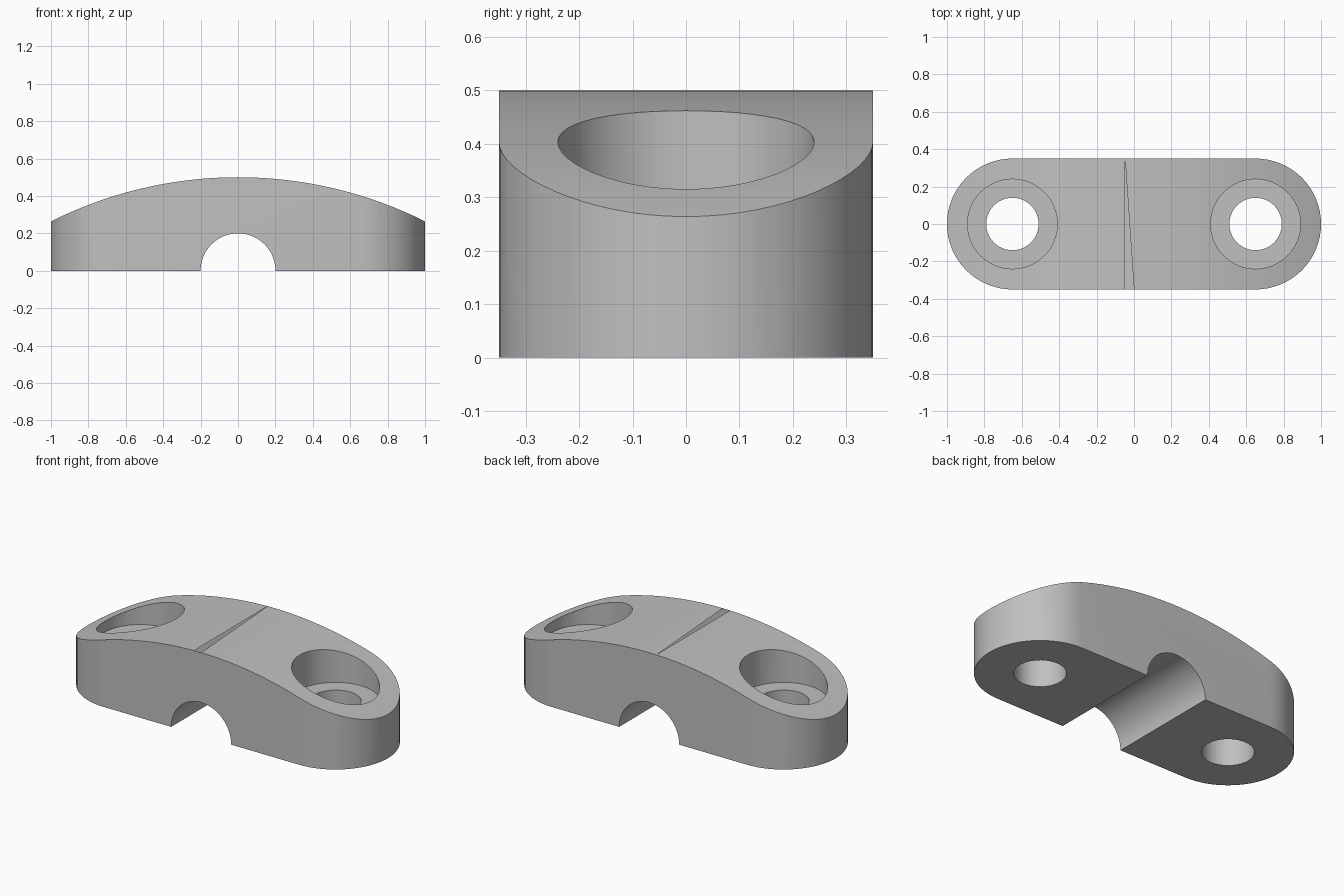
import bpy, bmesh
from math import sin, cos, pi, asin, radians
from mathutils import Vector

default = bpy.data.objects.get("Cube")
if default:
    bpy.data.objects.remove(default, do_unlink=True)

LENGTH, WIDTH, HEIGHT, END_HEIGHT = 2.0, 0.70, 0.50, 0.264
END_R = WIDTH / 2
HOLE_X = LENGTH / 2 - END_R
GROOVE_R, HOLE_R, BORE_R, BORE_FLOOR = 0.20, 0.14, 0.24, 0.25

grey = bpy.data.materials.new("plain grey")
grey.use_nodes = True
colour = (0.53, 0.53, 0.53, 1)
grey.diffuse_color = colour
grey.node_tree.nodes["Principled BSDF"].inputs["Base Color"].default_value = colour


def arc(cx, cy, r, start, end, steps):
    """Points along a circular arc, angles in radians."""
    angles = [start + (end - start) * i / steps for i in range(steps + 1)]
    return [(cx + r * cos(a), cy + r * sin(a)) for a in angles]


def prism(name, points, offset, push):
    """Extrude a closed outline of 3D points by the push vector."""
    bm = bmesh.new()
    face = bm.faces.new([bm.verts.new(Vector(p) + Vector(offset)) for p in points])
    grown = bmesh.ops.extrude_face_region(bm, geom=[face])
    moved = [g for g in grown["geom"] if isinstance(g, bmesh.types.BMVert)]
    bmesh.ops.translate(bm, verts=moved, vec=push)
    bmesh.ops.recalc_face_normals(bm, faces=bm.faces)
    mesh = bpy.data.meshes.new(name)
    bm.to_mesh(mesh)
    bm.free()
    mesh.materials.append(grey)
    obj = bpy.data.objects.new(name, mesh)
    bpy.context.collection.objects.link(obj)
    return obj


def round_cutter(name, x, r, bottom):
    circle = [(a, b, 0) for a, b in arc(x, 0, r, 0, 2 * pi, 48)[:-1]]
    return prism(name, circle, (0, 0, bottom), (0, 0, 1))


def combine(target, tool, operation):
    """Apply a boolean and discard the tool."""
    tool.hide_render = True
    mod = target.modifiers.new(tool.name, "BOOLEAN")
    mod.operation, mod.object, mod.solver = operation, tool, "EXACT"
    bpy.context.view_layer.objects.active = target
    bpy.ops.object.modifier_apply(modifier=mod.name)
    bpy.data.objects.remove(tool, do_unlink=True)


# Clamp body: rounded-end plan outline
plan = (arc(HOLE_X, 0, END_R, -pi / 2, pi / 2, 32)
        + arc(-HOLE_X, 0, END_R, pi / 2, 3 * pi / 2, 32))
body = prism("clamp_body", [(x, y, 0) for x, y in plan], (0, 0, 0), (0, 0, 1))

# Side profile: arched top and half-round groove underneath
rise = HEIGHT - END_HEIGHT
crown_r = (1 + rise * rise) / (2 * rise)
half = asin(1.1 / crown_r)
top = arc(0, HEIGHT - crown_r, crown_r, pi / 2 - half, pi / 2 + half, 48)
groove = arc(0, 0, GROOVE_R, pi, 0, 32)
side = top + [(-1.1, -0.1), (-GROOVE_R, -0.1)] + groove + [(GROOVE_R, -0.1), (1.1, -0.1)]
profile = prism("profile_cutter", [(x, 0, z) for x, z in side], (0, -0.5, 0), (0, 1, 0))
combine(body, profile, "INTERSECT")

# Counterbored screw holes at both ends
for x in (-HOLE_X, HOLE_X):
    combine(body, round_cutter("bore_cutter", x, BORE_R, BORE_FLOOR), "DIFFERENCE")
    combine(body, round_cutter("hole_cutter", x, HOLE_R, -0.2), "DIFFERENCE")

# Smooth curved walls, crisp rims
bpy.ops.object.select_all(action="DESELECT")
body.select_set(True)
bpy.context.view_layer.objects.active = body
bpy.ops.object.shade_smooth_by_angle(angle=radians(25))
